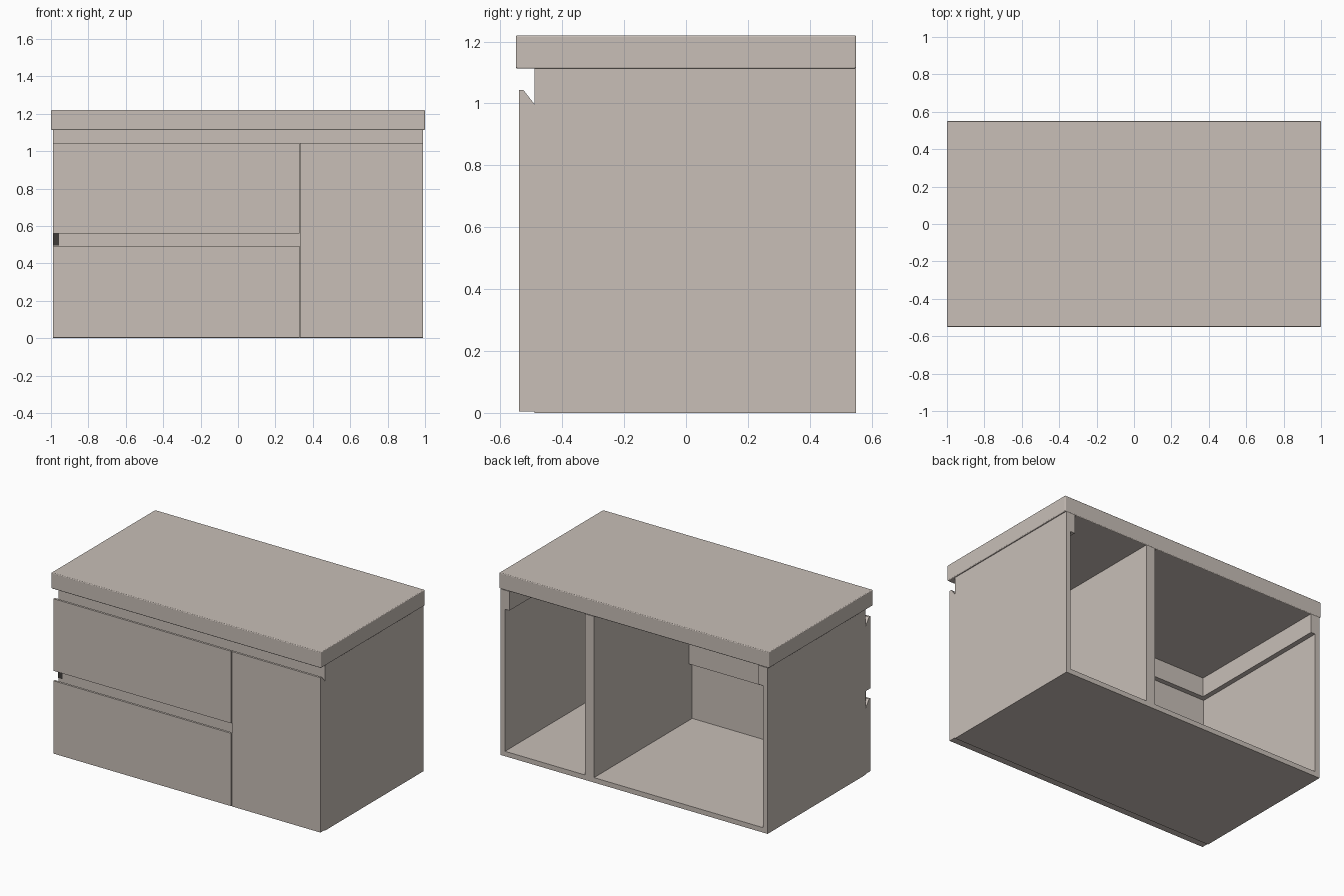
import bpy, bmesh

if "Cube" in bpy.data.objects:
    bpy.data.objects.remove(bpy.data.objects["Cube"])

def material(name, rgb):
    m = bpy.data.materials.new(name)
    m.diffuse_color = (*rgb, 1)
    m.use_nodes = True
    m.node_tree.nodes["Principled BSDF"].inputs["Base Color"].default_value = m.diffuse_color
    return m

BEIGE = material("warm beige", (0.58, 0.52, 0.475))
DARK = material("dark recess", (0.05, 0.045, 0.042))

def finish(name, bm, mat):
    bmesh.ops.recalc_face_normals(bm, faces=bm.faces)
    me = bpy.data.meshes.new(name)
    bm.to_mesh(me)
    bm.free()
    me.materials.append(mat)
    ob = bpy.data.objects.new(name, me)
    bpy.context.collection.objects.link(ob)
    return ob

def extrude_x(name, profile, x0, x1, mat=BEIGE):
    """Extrude a closed (y, z) profile from x0 to x1."""
    bm = bmesh.new()
    face = bm.faces.new([bm.verts.new((x0, y, z)) for y, z in profile])
    geom = bmesh.ops.extrude_face_region(bm, geom=[face])["geom"]
    verts = [v for v in geom if isinstance(v, bmesh.types.BMVert)]
    bmesh.ops.translate(bm, vec=(x1 - x0, 0, 0), verts=verts)
    return finish(name, bm, mat)

def box(name, x, y, z, mat=BEIGE):
    return extrude_x(name, [(y[0], z[0]), (y[1], z[0]), (y[1], z[1]), (y[0], z[1])], *x, mat)

FRONT, BACK, TOP, T = -0.49, 0.55, 1.113, 0.033
SIDE, SPLIT = 0.99, 0.33

# countertop with softly eased edges
top = box("countertop", (-1, 1), (-0.55, 0.55), (TOP, 1.22))
bev = top.modifiers.new("eased edges", "BEVEL")
bev.width, bev.segments = 0.005, 3

# two carcasses side by side, open at the back
for side, x0, x1 in (("drawer", -SIDE, SPLIT), ("door", SPLIT, SIDE)):
    box(side + "_left_panel", (x0, x0 + T), (FRONT, BACK), (0, TOP))
    box(side + "_right_panel", (x1 - T, x1), (FRONT, BACK), (0, TOP))
    box(side + "_floor", (x0 + T, x1 - T), (FRONT, BACK), (0, T))
    box(side + "_top_rail", (x0 + T, x1 - T), (FRONT, FRONT + T), (0.985, TOP))

# strips along the outer walls under the countertop
for side, x in (("left", -SIDE + T), ("right", SIDE - 2 * T)):
    box(side + "_top_strip", (x, x + T), (FRONT + T, BACK), (0.985, TOP))

# rail behind the gap between the drawers, with its dark end
box("middle_rail", (-SIDE + T, SPLIT - T), (FRONT, FRONT + T), (0.41, 0.58))
box("rail_end_recess", (-SIDE + 0.001, -SIDE + T), (FRONT - 0.003, FRONT), (0.495, 0.56), DARK)

# fronts with a sloping finger pull behind the top edge
def front(name, x0, x1, z0, z1):
    extrude_x(name, [(-0.54, z0), (FRONT, z0), (FRONT, z1 - 0.045),
                     (-0.525, z1), (-0.54, z1)], x0, x1)

front("lower_drawer_front", -SIDE, SPLIT - 0.002, 0.005, 0.493)
front("upper_drawer_front", -SIDE, SPLIT - 0.002, 0.56, 1.043)
front("door_front", SPLIT + 0.002, SIDE, 0.005, 1.043)
